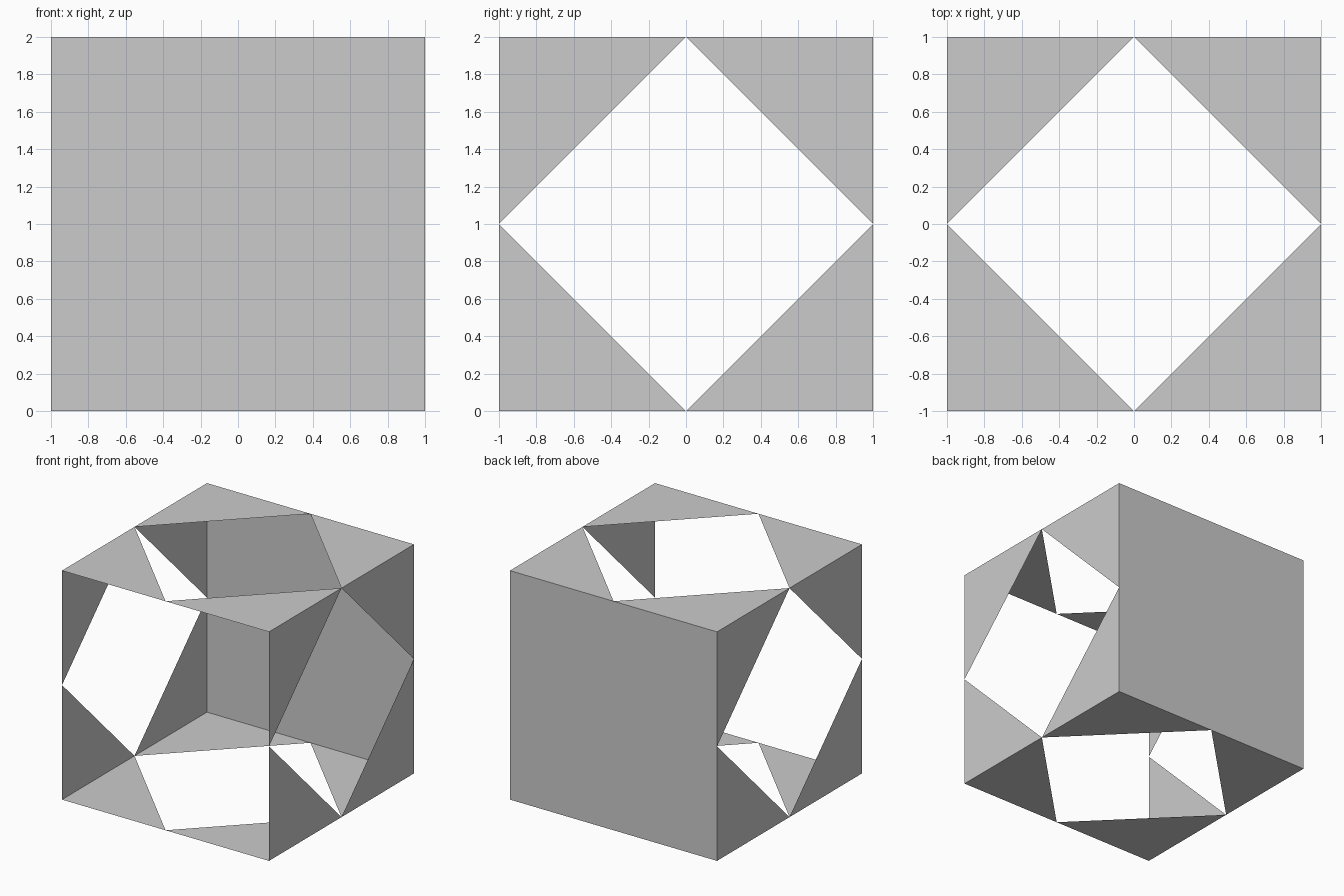
import bpy
from mathutils import Vector

if "Cube" in bpy.data.objects:
    bpy.data.objects.remove(bpy.data.objects["Cube"])


def make_object(name, polygons):
    """Create a flat sheet object from separate polygons."""
    verts, faces = [], []
    for poly in polygons:
        faces.append(range(len(verts), len(verts) + len(poly)))
        verts += poly
    mesh = bpy.data.meshes.new(name)
    mesh.from_pydata(verts, [], [tuple(f) for f in faces])
    obj = bpy.data.objects.new(name, mesh)
    bpy.context.collection.objects.link(obj)
    return obj


def corner_panel(name, centre, u, v):
    """Square side with a diamond opening: one triangle in each corner."""
    c, u, v = Vector(centre), Vector(u), Vector(v)
    ring = [(1, 1), (-1, 1), (-1, -1), (1, -1)]
    triangles = []
    for a, b in ring:
        tri = [c + u * a, c + u * a + v * b, c + v * b]
        # keep every triangle facing out along u x v
        triangles.append(tri if a * b > 0 else tri[::-1])
    make_object(name, triangles)


# four sides with diamond openings
corner_panel("right_side", (1, 0, 1), (0, 1, 0), (0, 0, 1))
corner_panel("left_side", (-1, 0, 1), (0, -1, 0), (0, 0, 1))
corner_panel("top_side", (0, 0, 2), (1, 0, 0), (0, 1, 0))
corner_panel("bottom_side", (0, 0, 0), (-1, 0, 0), (0, 1, 0))

# solid back wall; the front stays open
make_object("back_wall", [[(1, 1, 0), (-1, 1, 0), (-1, 1, 2), (1, 1, 2)]])
